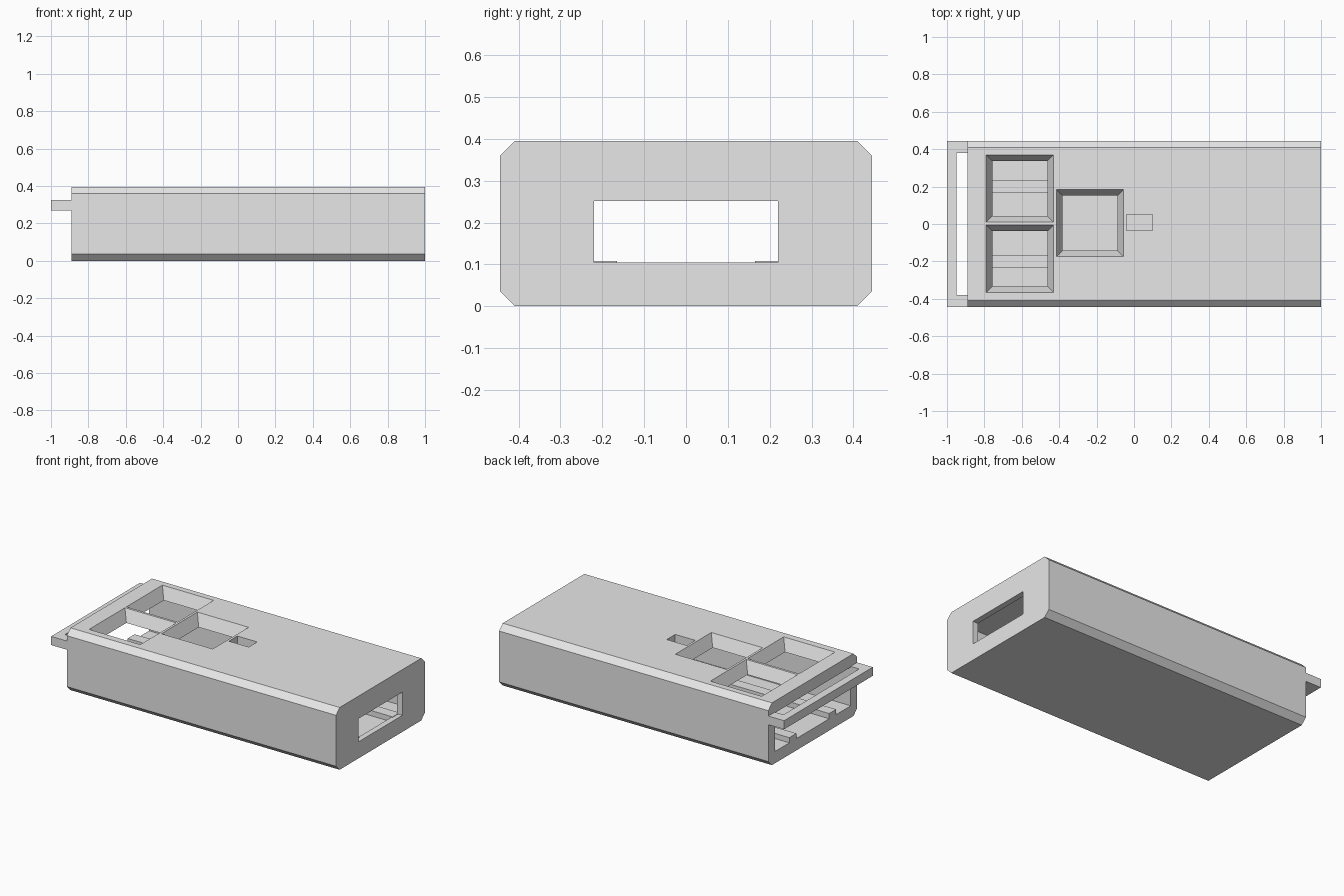
import bpy
import bmesh
from mathutils import Vector

if "Cube" in bpy.data.objects:
    bpy.data.objects.remove(bpy.data.objects["Cube"], do_unlink=True)

grey = bpy.data.materials.new("plain_grey")
grey.use_nodes = True
grey.diffuse_color = (0.8, 0.8, 0.8, 1)
grey.node_tree.nodes["Principled BSDF"].inputs["Base Color"].default_value = (0.8, 0.8, 0.8, 1)


def loft(name, bottom, top):
    """Closed solid between two matching loops of points."""
    bm = bmesh.new()
    a = [bm.verts.new(p) for p in bottom]
    b = [bm.verts.new(p) for p in top]
    bm.faces.new(a)
    bm.faces.new(b)
    for i in range(len(a)):
        j = (i + 1) % len(a)
        bm.faces.new((a[i], a[j], b[j], b[i]))
    bmesh.ops.recalc_face_normals(bm, faces=bm.faces)
    mesh = bpy.data.meshes.new(name)
    bm.to_mesh(mesh)
    bm.free()
    mesh.materials.append(grey)
    obj = bpy.data.objects.new(name, mesh)
    bpy.context.scene.collection.objects.link(obj)
    return obj


def extrude(name, loop, direction):
    return loft(name, loop, [Vector(p) + Vector(direction) for p in loop])


def box(name, x, y, z):
    loop = [(x[0], y[0], z[0]), (x[1], y[0], z[0]), (x[1], y[1], z[0]), (x[0], y[1], z[0])]
    return extrude(name, loop, (0, 0, z[1] - z[0]))


def square(cx, cy, half, z):
    return [(cx + i * half, cy + j * half, z) for i, j in ((-1, -1), (1, -1), (1, 1), (-1, 1))]


def cut(obj, cutter):
    """Subtract the cutter, keep the result and delete the cutter."""
    cutter.hide_render = True
    mod = obj.modifiers.new("cut", "BOOLEAN")
    mod.operation = "DIFFERENCE"
    mod.solver = "EXACT"
    mod.object = cutter
    graph = bpy.context.evaluated_depsgraph_get()
    result = bpy.data.meshes.new_from_object(obj.evaluated_get(graph))
    obj.modifiers.clear()
    obj.data = result
    bpy.data.objects.remove(cutter, do_unlink=True)


# Chamfered case
HALF, HEIGHT, CHAMFER = 0.445, 0.395, 0.036
OPEN_END = -0.89
flat = HALF - CHAMFER
corners = [(-flat, 0), (flat, 0), (HALF, CHAMFER), (HALF, HEIGHT - CHAMFER),
           (flat, HEIGHT), (-flat, HEIGHT), (-HALF, HEIGHT - CHAMFER), (-HALF, CHAMFER)]
case = extrude("case", [(OPEN_END, y, z) for y, z in corners], (1 - OPEN_END, 0, 0))

# Hollow inside, open at one end, with a slot in the other
cut(case, box("cavity", (-1.2, 0.963), (-0.38, 0.38), (0.075, 0.32)))
cut(case, box("end_slot", (0.8, 1.2), (-0.22, 0.22), (0.105, 0.252)))

# Tapered square windows in the lid
for cx, cy in ((-0.61, 0.19), (-0.61, -0.185), (-0.235, 0.005)):
    cut(case, loft("window", square(cx, cy, 0.114, 0.245), square(cx, cy, 0.213, 0.47)))

# Small straight opening in the lid
cut(case, box("small_opening", (-0.04, 0.10), (-0.035, 0.05), (0.25, 0.5)))

# Guide rails on the floor
for side, name in ((1, "back_rail"), (-1, "front_rail")):
    box(name, (OPEN_END, 0.97), sorted((side * 0.165, side * 0.235)), (0.07, 0.108))

# Loop handle at the open end
loop = [(OPEN_END, -HALF), (OPEN_END, -0.38), (-0.95, -0.38), (-0.95, 0.38),
        (OPEN_END, 0.38), (OPEN_END, HALF), (-1, HALF), (-1, -HALF)]
extrude("loop_handle", [(x, y, 0.27) for x, y in loop], (0, 0, 0.055))
